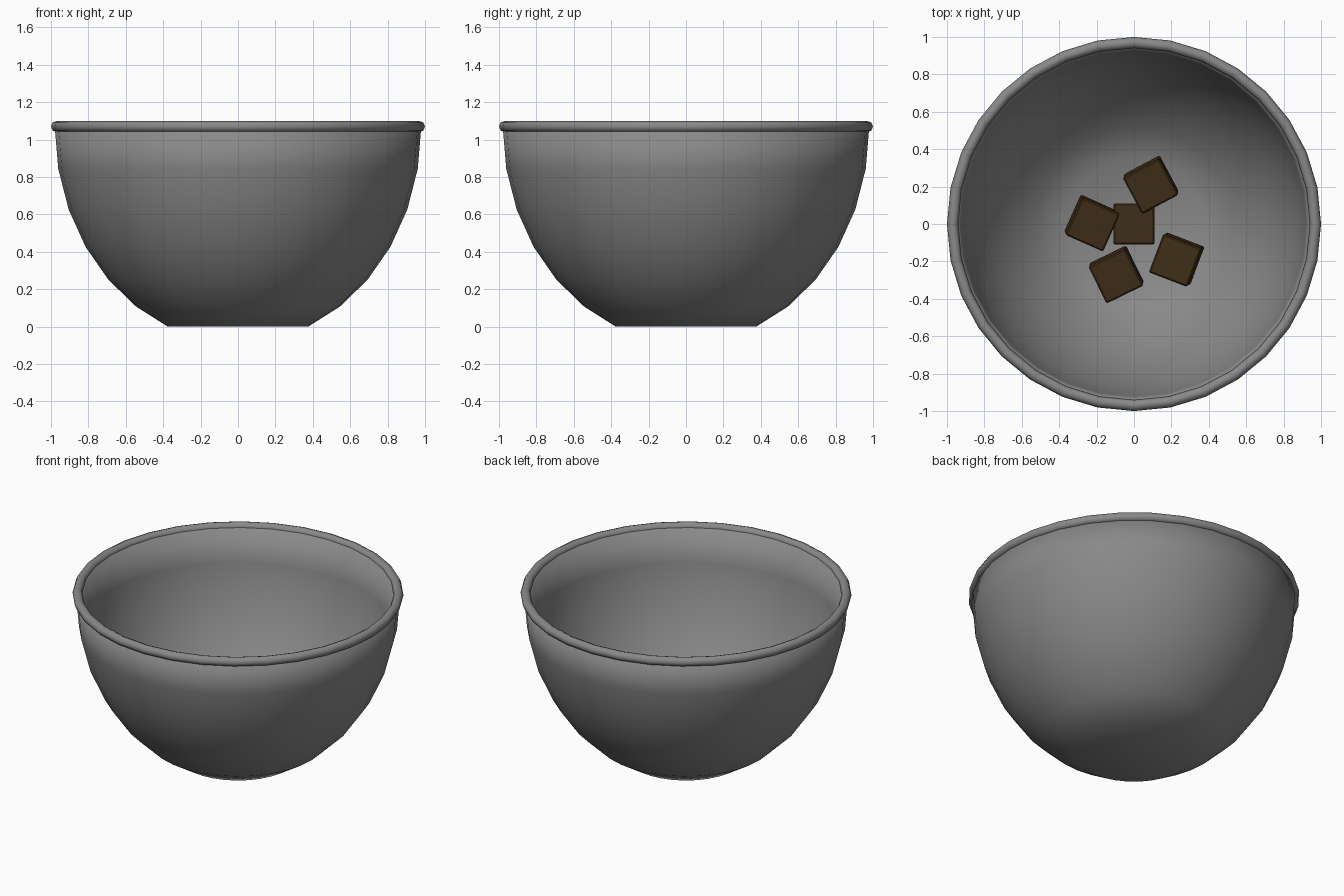
import bpy, bmesh, math
from mathutils import Matrix

if "Cube" in bpy.data.objects:
    bpy.data.objects.remove(bpy.data.objects["Cube"])

SIDES = 32
RIM_Z = 1.07


def material(name, color):
    m = bpy.data.materials.new(name)
    m.diffuse_color = (*color, 1)
    m.use_nodes = True
    m.node_tree.nodes["Principled BSDF"].inputs["Base Color"].default_value = m.diffuse_color
    return m


def make_object(name, bm, mat=None):
    bmesh.ops.recalc_face_normals(bm, faces=bm.faces)
    mesh = bpy.data.meshes.new(name)
    bm.to_mesh(mesh)
    bm.free()
    obj = bpy.data.objects.new(name, mesh)
    bpy.context.collection.objects.link(obj)
    if mat:
        mesh.materials.append(mat)
    return obj


def lathe(name, profile, mat, closed=False):
    bm = bmesh.new()
    rings = [[bm.verts.new((r * math.cos(2 * math.pi * i / SIDES),
                            r * math.sin(2 * math.pi * i / SIDES), z))
              for i in range(SIDES)] for r, z in profile]
    pairs = list(zip(rings, rings[1:]))
    if closed:
        pairs.append((rings[-1], rings[0]))
    for a, b in pairs:
        for i in range(SIDES):
            j = (i + 1) % SIDES
            bm.faces.new((a[i], a[j], b[j], b[i]))
    if not closed:
        bm.faces.new(rings[0][::-1])
    obj = make_object(name, bm, mat)
    for p in obj.data.polygons:
        p.use_smooth = True
    return obj


grey = material("ceramic_grey", (0.25, 0.25, 0.25))
brown = material("dark_brown", (0.05, 0.028, 0.009))

# Bowl wall: stretched hemisphere with a flat foot, thickened inwards
step = math.pi / 16
profile = [(0.98 * math.cos(k * step), RIM_Z - 1.158 * math.sin(k * step))
           for k in range(6, -1, -1)]
bowl = lathe("bowl", profile, grey)
wall = bowl.modifiers.new("wall", "SOLIDIFY")
wall.thickness = 0.04
wall.offset = -1

# Rolled rim
rim = [(0.97 + 0.03 * math.cos(k * math.pi / 4),
        RIM_Z + 0.03 * math.sin(k * math.pi / 4)) for k in range(8)]
lathe("rim", rim, grey, closed=True)

# Cubes lying in the bowl: x, y, z, turn, tilt about x, tilt about y
cubes = [(0, 0, 0.15, 0, 0, 0),
         (0.09, 0.21, 0.20, 28, 4, -3),
         (-0.225, 0.005, 0.20, -24, 3, 4),
         (0.228, -0.19, 0.20, -21, 4, -3),
         (-0.095, -0.27, 0.20, 26, 4, -3)]
for n, (x, y, z, turn, tx, ty) in enumerate(cubes, 1):
    bm = bmesh.new()
    bmesh.ops.create_cube(bm, size=0.22)
    bmesh.ops.bevel(bm, geom=bm.edges[:], offset=0.008, segments=1, affect="EDGES")
    cube = make_object(f"cube_{n}", bm, brown)
    cube.location = (x, y, z)
    cube.rotation_euler = [math.radians(a) for a in (tx, ty, turn)]
